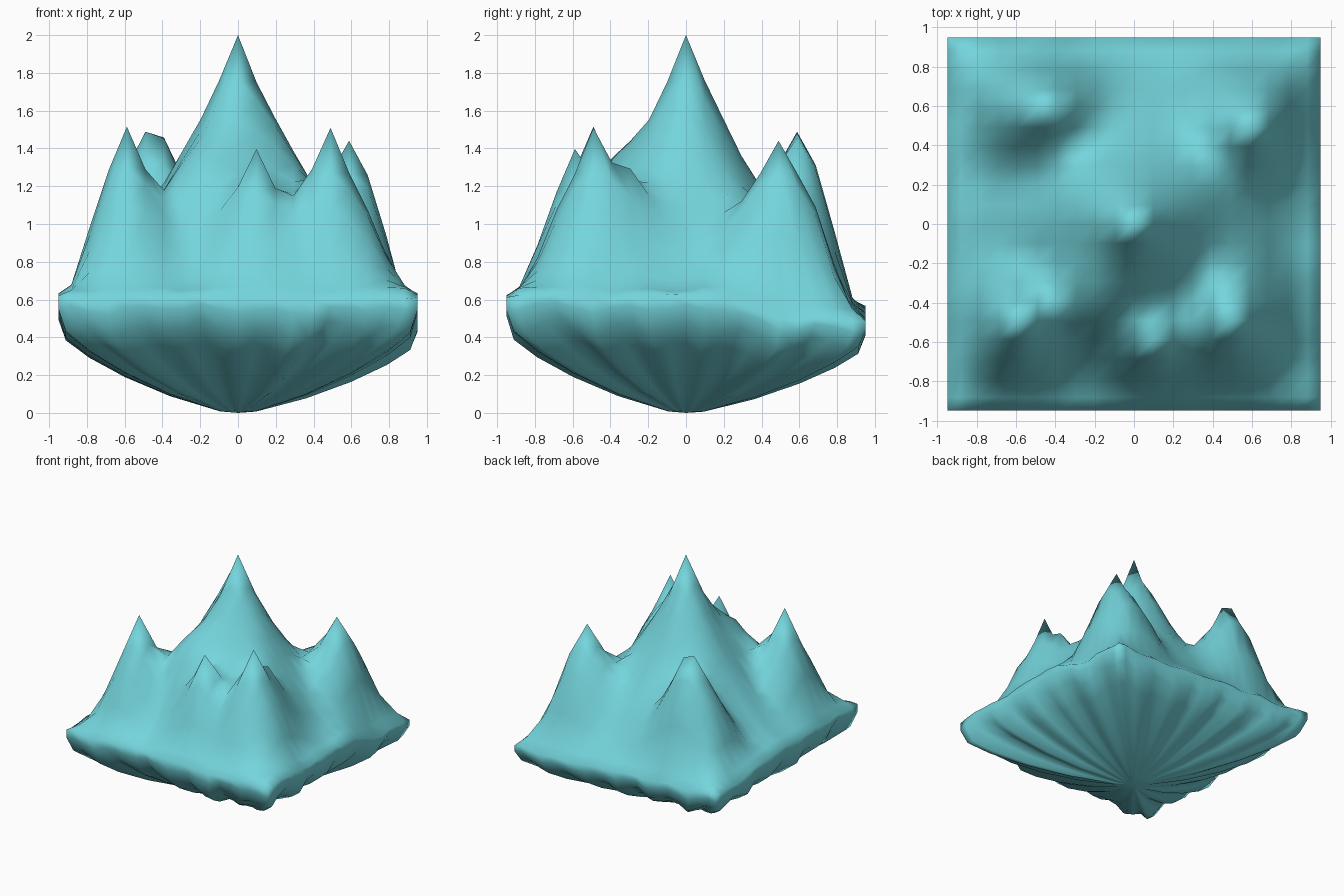
import bpy, bmesh, math, random
from mathutils import Vector, noise

if "Cube" in bpy.data.objects:
    bpy.data.objects.remove(bpy.data.objects["Cube"])

random.seed(4)
STEP, HALF = 0.098, 0.95

# Summits: x, y, height, falloff width, reach beyond which the slope dies out
PEAKS = [
    (0, 0, 2.0, 0.50, 0.76),
    (-0.588, -0.49, 1.515, 0.32, 0.39),
    (0.49, -0.49, 1.50, 0.31, 0.39),
    (0.098, -0.588, 1.385, 0.28, 0.36),
    (-0.49, 0.588, 1.43, 0.39, 0.39),
    (-0.392, 0.588, 1.33, 0.32, 0.36),
    (0.588, 0.49, 1.44, 0.39, 0.40),
    (0.49, -0.294, 1.20, 0.32, 0.34),
    (-0.196, -0.36, 1.28, 0.80, 0.27),
]
BASE, BLEND = 0.65, 3.1


def smooth(t):
    t = max(0.0, min(1.0, t))
    return t * t * (3 - 2 * t)


def rim_height(x, y):
    """Shore level: high at the front left, low at the back right."""
    u, v = (x / HALF + 1) / 2, (y / HALF + 1) / 2
    back = smooth((v - 0.55) / 0.45)
    tilt = 0.615 - back * (0.06 + 0.09 * u)
    tilt -= 0.05 * math.exp(-((x - HALF) ** 2 + (y - 0.48) ** 2) / 0.03)
    return tilt + 0.04 * noise.noise(Vector((x * 5, y * 5, 2.3)))


def land_height(x, y):
    """Blend the summits and fade them out to a flat shore at the square edge."""
    edge = HALF - max(abs(x), abs(y))
    total, nearest = 0.0, 9.0
    for px, py, pz, w, reach in PEAKS:
        r = math.hypot(x - px, y - py)
        nearest = min(nearest, r)
        total += ((pz - BASE) * math.exp(-r / w - (r / reach) ** 4)) ** BLEND
    h = total ** (1 / BLEND) * smooth((edge - 0.04) / 0.19)
    shore = rim_height(x, y) + 0.04 * smooth(edge / 0.07)
    inland = smooth(edge / 0.3)
    rough = 0.05 * noise.noise(Vector((x * 4.5, y * 4.5, 7.1))) * smooth(nearest / 0.2)
    return shore + (BASE - shore + rough) * inland + h


bm = bmesh.new()

# Mountain surface on a square grid
axis = [-HALF] + [STEP * k for k in range(-9, 10)] + [HALF]
n = len(axis)
grid = [[bm.verts.new((x, y, land_height(x, y))) for x in axis] for y in axis]
for j in range(n - 1):
    for i in range(n - 1):
        bm.faces.new((grid[j][i], grid[j][i + 1], grid[j + 1][i + 1], grid[j + 1][i]))

# Fluted underside: the square rim shrinks ring by ring to a low point
rim = (grid[0][:-1] + [grid[j][-1] for j in range(n - 1)]
       + grid[-1][:0:-1] + [grid[j][0] for j in range(n - 1, 0, -1)])
flutes = [1.08 + 0.09 * math.sin(i * math.tau * 22 / len(rim)) + random.uniform(-0.06, 0.06)
          for i in range(len(rim))]
PROFILE = [(1.0, 0.87), (0.96, 0.67), (0.83, 0.51), (0.63, 0.33), (0.38, 0.155), (0.10, 0.014)]
previous = rim
for scale, drop in PROFILE:
    ring = []
    for v, f in zip(rim, flutes):
        k = 1 + (f - 1) * (0.35 if scale == 1.0 else 1.0)
        ring.append(bm.verts.new((v.co.x * scale, v.co.y * scale, v.co.z * drop * k)))
    for i in range(len(rim)):
        k = (i + 1) % len(rim)
        bm.faces.new((previous[i], ring[i], ring[k], previous[k]))
    previous = ring
tip = bm.verts.new((0, 0, 0))
for i in range(len(rim)):
    bm.faces.new((previous[i], tip, previous[(i + 1) % len(rim)]))

bmesh.ops.recalc_face_normals(bm, faces=bm.faces)
for face in bm.faces:
    face.smooth = True

mesh = bpy.data.meshes.new("floating_mountain")
bm.to_mesh(mesh)
bm.free()
island = bpy.data.objects.new("floating_mountain", mesh)
bpy.context.collection.objects.link(island)

# Single turquoise colour
turquoise = bpy.data.materials.new("turquoise")
turquoise.diffuse_color = (0.174, 0.665, 0.716, 1)
turquoise.use_nodes = True
turquoise.node_tree.nodes["Principled BSDF"].inputs["Base Color"].default_value = turquoise.diffuse_color
mesh.materials.append(turquoise)
